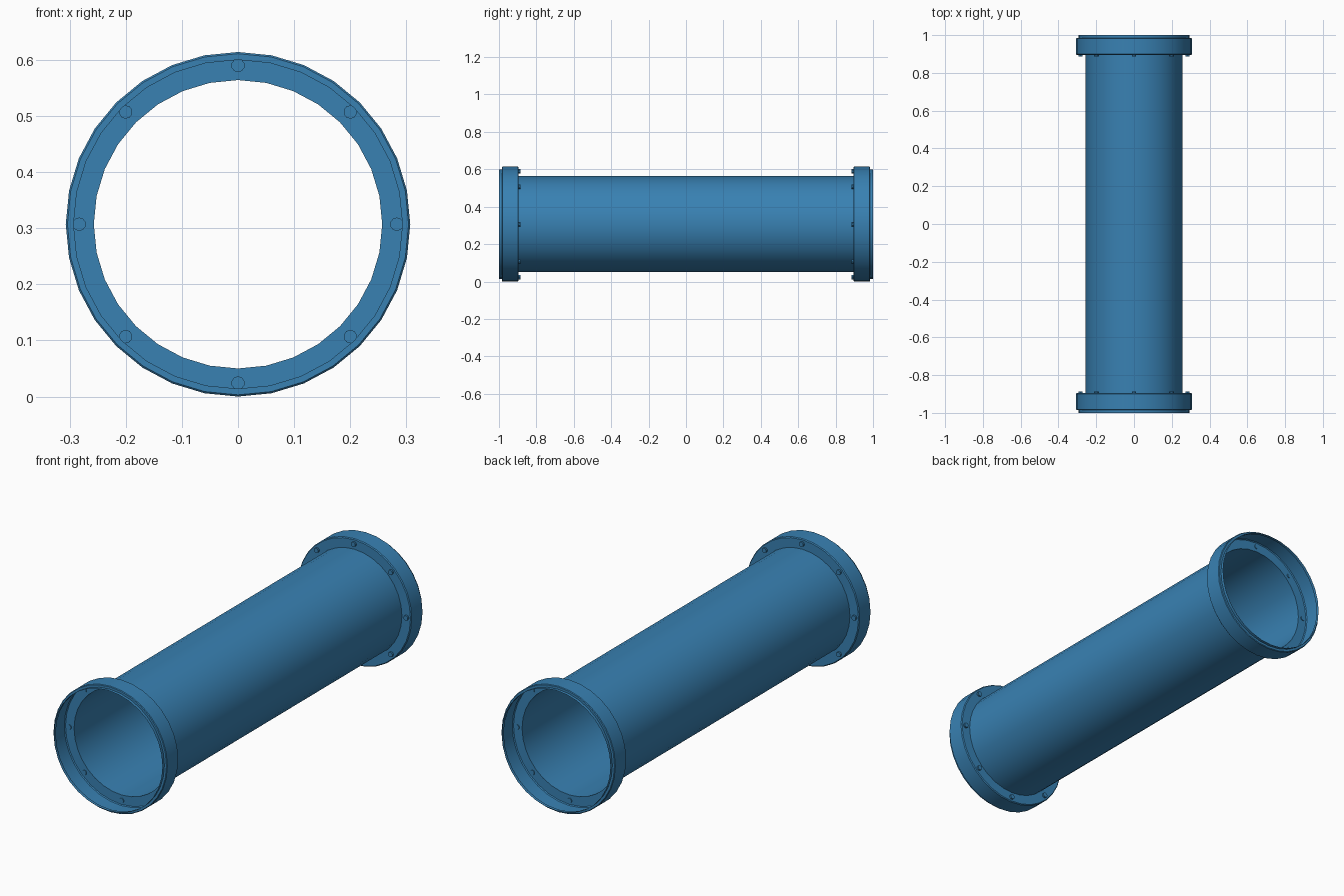
import bpy, bmesh
from math import sin, cos, pi
from mathutils import Matrix, Vector

if "Cube" in bpy.data.objects:
    bpy.data.objects.remove(bpy.data.objects["Cube"])

SIDES = 32
CZ = 0.307

paint = bpy.data.materials.new("blue_paint")
paint.diffuse_color = (0.04, 0.22, 0.45, 1)
paint.use_nodes = True
paint.node_tree.nodes["Principled BSDF"].inputs["Base Color"].default_value = paint.diffuse_color


def finish(bm, name):
    bmesh.ops.recalc_face_normals(bm, faces=bm.faces)
    mesh = bpy.data.meshes.new(name)
    bm.to_mesh(mesh)
    bm.free()
    ob = bpy.data.objects.new(name, mesh)
    bpy.context.collection.objects.link(ob)
    mesh.materials.append(paint)
    bpy.ops.object.select_all(action='DESELECT')
    ob.select_set(True)
    bpy.context.view_layer.objects.active = ob
    bpy.ops.object.shade_smooth_by_angle(angle=0.6)
    return ob


def lathe(name, profile):
    """Thin open shell: rings of (radius, y) bridged along the y axis."""
    bm = bmesh.new()
    rings = [[bm.verts.new((r * sin(2 * pi * i / SIDES), y, CZ + r * cos(2 * pi * i / SIDES)))
              for i in range(SIDES)] for r, y in profile]
    for a, b in zip(rings, rings[1:]):
        for i in range(SIDES):
            j = (i + 1) % SIDES
            bm.faces.new((a[i], a[j], b[j], b[i]))
    # a shell has no inside, so face everything away from the axis or tube end
    ob = finish(bm, name)
    return ob


# Pipe with hollow cup flanges and a narrower lip at each end
end = [(0.257, 0.895), (0.303, 0.895), (0.307, 0.899),
       (0.307, 0.982), (0.304, 0.985), (0.293, 0.985), (0.293, 1.0)]
lathe("pipe_shell", [(r, -y) for r, y in reversed(end)] + end)

# Eight small bolts through each flange
for side, label in ((-1, "front"), (1, "back")):
    bm = bmesh.new()
    for k in range(8):
        a = k * pi / 4
        pos = Vector((0.283 * sin(a), side * 0.8925, CZ + 0.283 * cos(a)))
        bmesh.ops.create_cone(bm, cap_ends=True, segments=10, radius1=0.012, radius2=0.012,
                              depth=0.013,
                              matrix=Matrix.Translation(pos) @ Matrix.Rotation(pi / 2, 4, 'X'))
    finish(bm, label + "_flange_bolts")
